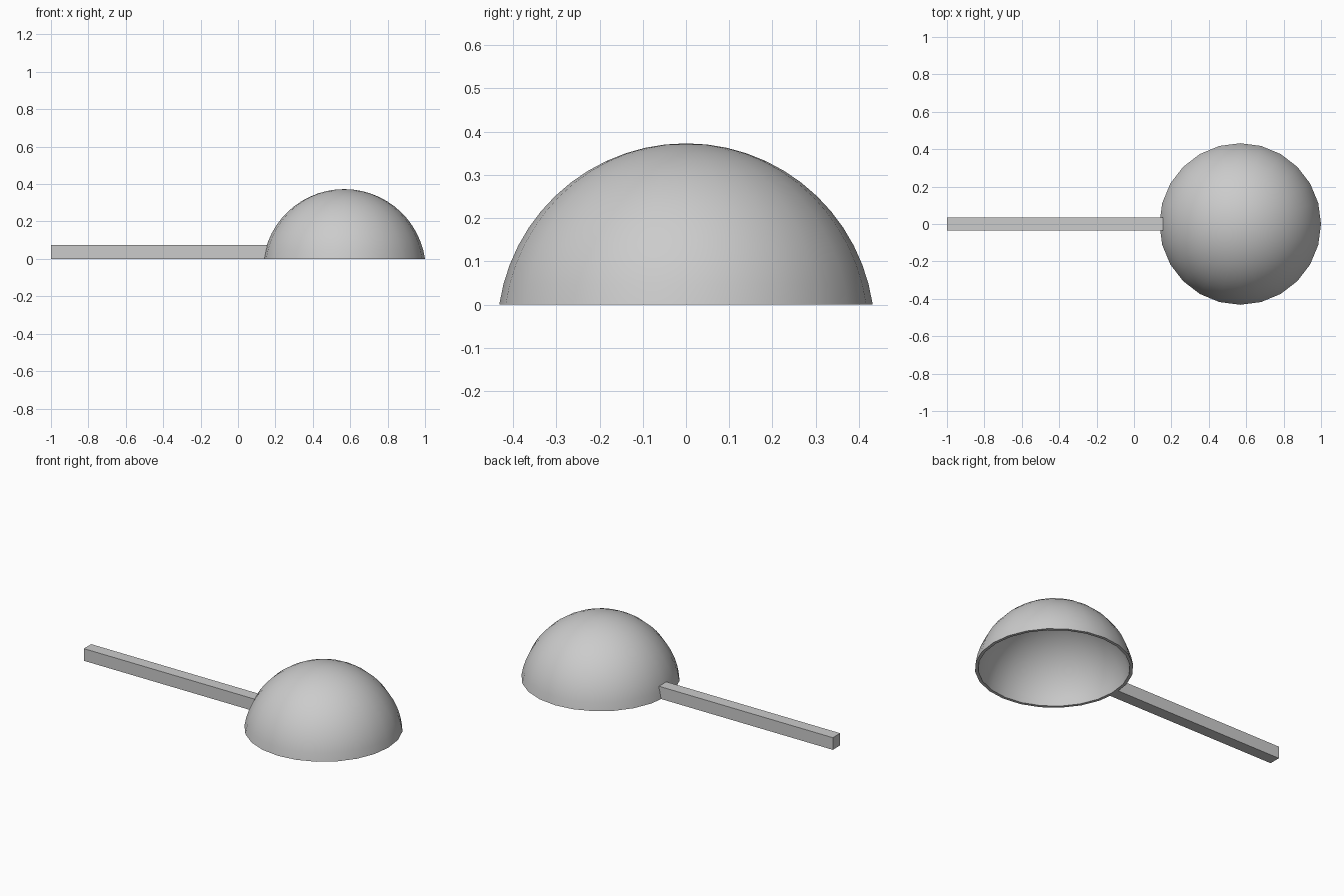
import bpy, bmesh
from math import sin, cos, asin, pi, radians
from mathutils import Vector

cube = bpy.data.objects.get("Cube")
if cube:
    bpy.data.objects.remove(cube, do_unlink=True)

grey = bpy.data.materials.new("plain grey")
grey.use_nodes = True
colour = (0.6, 0.6, 0.6, 1)
grey.diffuse_color = colour
grey.node_tree.nodes["Principled BSDF"].inputs["Base Color"].default_value = colour


def add_object(name, bm):
    bmesh.ops.recalc_face_normals(bm, faces=bm.faces)
    mesh = bpy.data.meshes.new(name)
    bm.to_mesh(mesh)
    bm.free()
    mesh.materials.append(grey)
    obj = bpy.data.objects.new(name, mesh)
    bpy.context.collection.objects.link(obj)
    return obj


# Hollow bowl: outer and inner arcs joined at the rim and spun round
RADIUS, WALL, DROP, RINGS, SIDES = 0.4365, 0.0175, -0.0635, 13, 24
bm = bmesh.new()


def arc(r):
    start = asin(-DROP / r)
    angles = [start + (pi / 2 - start) * i / RINGS for i in range(RINGS + 1)]
    return [bm.verts.new((r * cos(a), 0, DROP + r * sin(a))) for a in angles]


profile = arc(RADIUS)[::-1] + arc(RADIUS - WALL)
edges = [bm.edges.new(pair) for pair in zip(profile, profile[1:])]
bmesh.ops.spin(bm, geom=profile + edges, cent=(0, 0, 0), axis=(0, 0, 1),
               angle=2 * pi, steps=SIDES, use_duplicate=False)
bmesh.ops.remove_doubles(bm, verts=bm.verts, dist=0.0005)
bowl = add_object("bowl", bm)
bowl.location.x = 0.568
bpy.ops.object.select_all(action="DESELECT")
bowl.select_set(True)
bpy.context.view_layer.objects.active = bowl
bpy.ops.object.shade_smooth_by_angle(angle=radians(30))

# Straight square handle sunk into the rim
bm = bmesh.new()
bmesh.ops.create_cube(bm, size=1)
bmesh.ops.scale(bm, vec=(1.155, 0.07, 0.073), verts=bm.verts)
bmesh.ops.translate(bm, vec=Vector((-0.4225, 0, 0.0365)), verts=bm.verts)
add_object("handle", bm)
